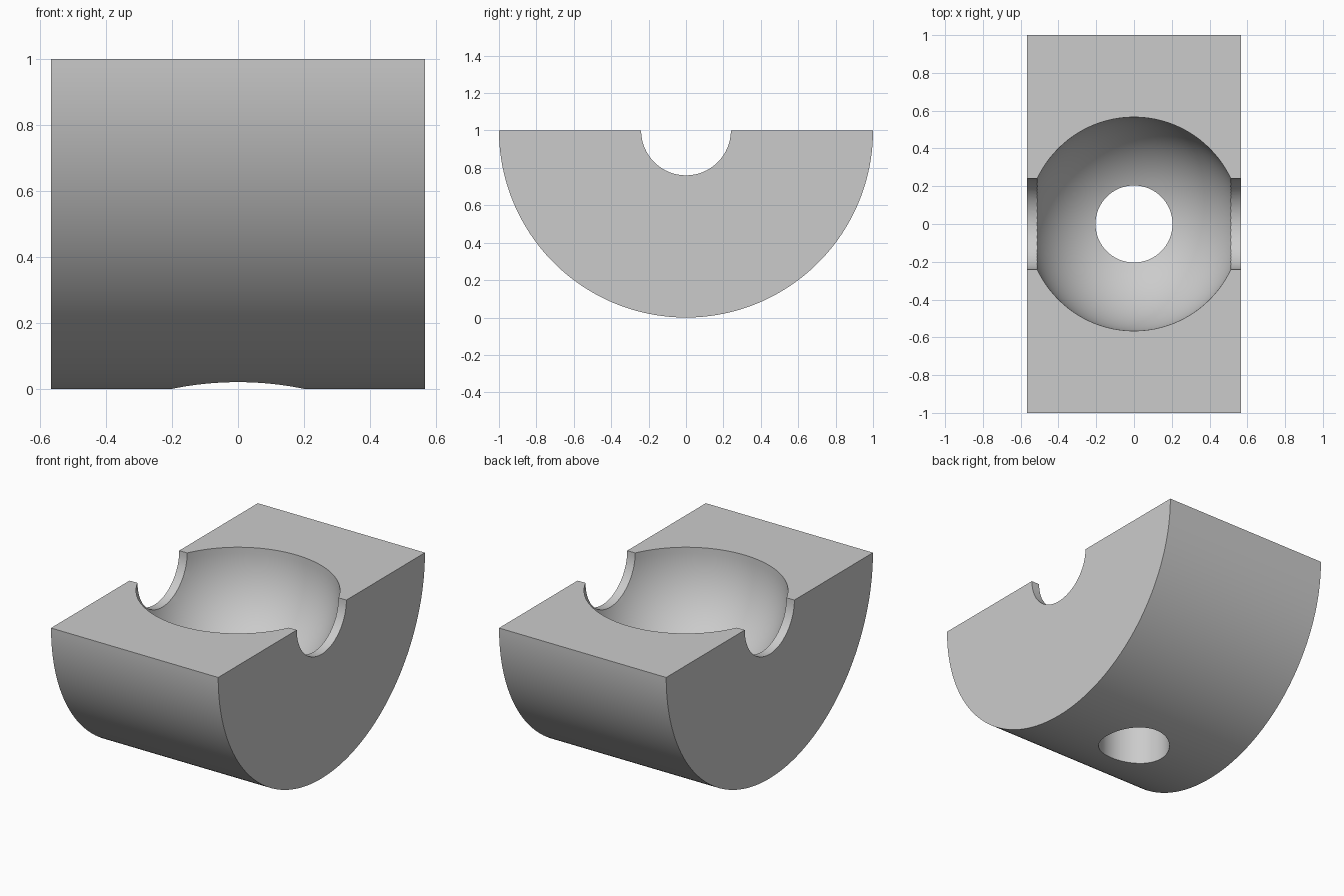
import bpy, bmesh
from math import pi, sin, cos

HALF_WIDTH = 0.566
BOWL_RADIUS = 0.566
SLOT_RADIUS = 0.24
HOLE_RADIUS = 0.204
TOP = 1.0

default = bpy.data.objects.get("Cube")
if default:
    bpy.data.objects.remove(default, do_unlink=True)

grey = bpy.data.materials.new("light grey")
grey.use_nodes = True
grey.diffuse_color = (0.6, 0.6, 0.6, 1)
grey.node_tree.nodes["Principled BSDF"].inputs["Base Color"].default_value = (0.6, 0.6, 0.6, 1)


def half_cylinder(name, radius, half_width, segments):
    """Half disc, flat side up, extruded along x."""
    bm = bmesh.new()
    angles = [pi + pi * i / segments for i in range(segments + 1)]
    profile = [bm.verts.new((-half_width, radius * cos(a), TOP + radius * sin(a))) for a in angles]
    face = bm.faces.new(profile)
    extruded = bmesh.ops.extrude_face_region(bm, geom=[face])["geom"]
    moved = [v for v in extruded if isinstance(v, bmesh.types.BMVert)]
    bmesh.ops.translate(bm, verts=moved, vec=(2 * half_width, 0, 0))
    bmesh.ops.recalc_face_normals(bm, faces=bm.faces)
    mesh = bpy.data.meshes.new(name)
    bm.to_mesh(mesh)
    bm.free()
    obj = bpy.data.objects.new(name, mesh)
    bpy.context.collection.objects.link(obj)
    obj.data.materials.append(grey)
    return obj


def named_cutter(name):
    obj = bpy.context.object
    obj.name = name
    obj.data.materials.append(grey)
    return obj


# Block with a round underside
block = half_cylinder("socket_block", 1.0, HALF_WIDTH, 128)

# Cutters: spherical bowl, cross slot and drain hole
bpy.ops.mesh.primitive_uv_sphere_add(segments=96, ring_count=48, radius=BOWL_RADIUS, location=(0, 0, TOP))
bowl = named_cutter("bowl_cutter")
bpy.ops.mesh.primitive_cylinder_add(vertices=64, radius=SLOT_RADIUS, depth=2, location=(0, 0, TOP),
                                    rotation=(0, pi / 2, 0))
slot = named_cutter("slot_cutter")
bpy.ops.mesh.primitive_cylinder_add(vertices=64, radius=HOLE_RADIUS, depth=1.2, location=(0, 0, 0.2))
hole = named_cutter("hole_cutter")

# Cut the block, then remove the cutters
bpy.ops.object.select_all(action="DESELECT")
bpy.context.view_layer.objects.active = block
block.select_set(True)
for cutter in (slot, bowl, hole):
    cutter.hide_render = True
    cut = block.modifiers.new(cutter.name, "BOOLEAN")
    cut.operation = "DIFFERENCE"
    cut.solver = "EXACT"
    cut.object = cutter
    bpy.ops.object.modifier_apply(modifier=cut.name)
    bpy.data.objects.remove(cutter, do_unlink=True)

bpy.ops.object.shade_smooth_by_angle(angle=pi / 6)
